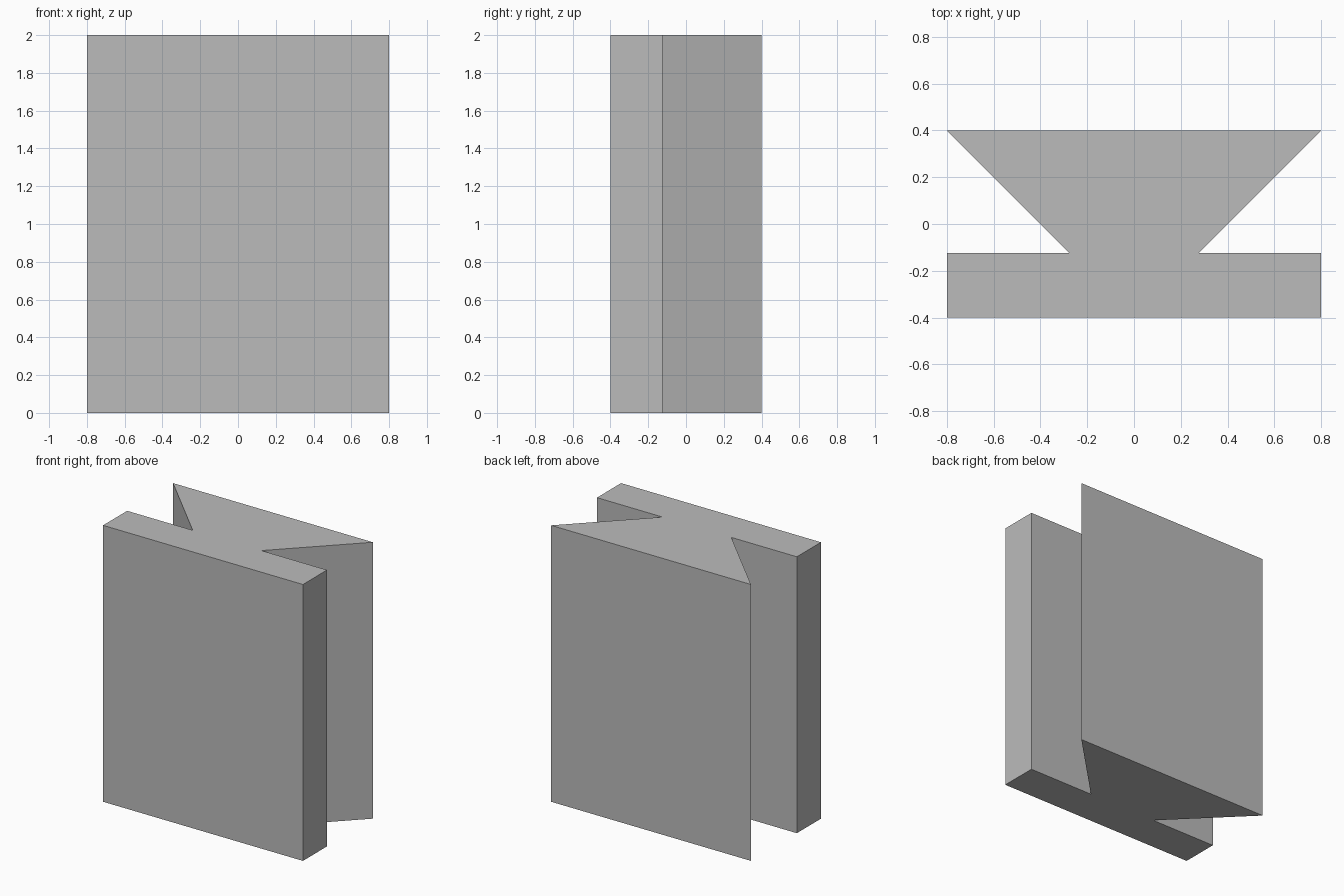
import bpy
import bmesh

cube = bpy.data.objects.get("Cube")
if cube:
    bpy.data.objects.remove(cube, do_unlink=True)

# Plain grey material
grey = bpy.data.materials.new("plain_grey")
grey.use_nodes = True
colour = (0.5, 0.5, 0.5, 1)
grey.diffuse_color = colour
grey.node_tree.nodes["Principled BSDF"].inputs["Base Color"].default_value = colour

# Dovetail cross-section: right half from front to back, then mirrored
HEIGHT = 2.0
half = [(0.8, -0.4), (0.8, -0.125), (0.275, -0.125), (0.8, 0.4)]
outline = half + [(-x, y) for x, y in reversed(half)]

# Extrude the section upwards into a solid
bm = bmesh.new()
base = bm.faces.new([bm.verts.new((x, y, 0)) for x, y in outline])
extruded = bmesh.ops.extrude_face_region(bm, geom=[base], use_keep_orig=True)
top = [v for v in extruded["geom"] if isinstance(v, bmesh.types.BMVert)]
bmesh.ops.translate(bm, verts=top, vec=(0, 0, HEIGHT))
bmesh.ops.recalc_face_normals(bm, faces=bm.faces)

mesh = bpy.data.meshes.new("dovetail_block")
bm.to_mesh(mesh)
bm.free()
mesh.materials.append(grey)
block = bpy.data.objects.new("dovetail_block", mesh)
bpy.context.collection.objects.link(block)
